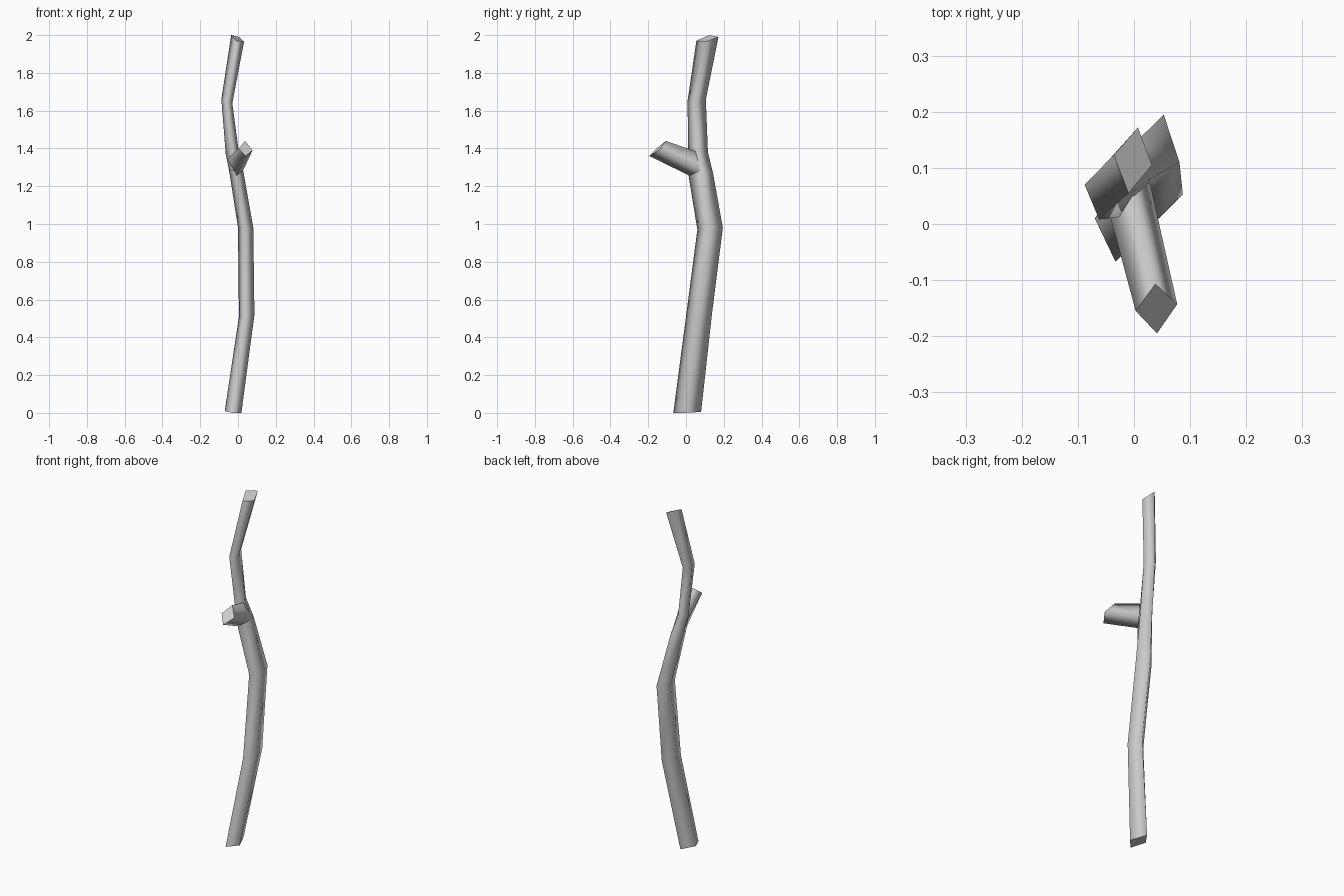
import bpy, bmesh


def loft(name, rings):
    """Skin four-cornered rings into a closed limb: smooth sides, flat cut ends."""
    bm = bmesh.new()
    loops = [[bm.verts.new(p) for p in ring] for ring in rings]
    for a, b in zip(loops, loops[1:]):
        for i in range(4):
            j = (i + 1) % 4
            bm.faces.new((a[i], a[j], b[j], b[i])).smooth = True
    bm.faces.new(loops[0][::-1])
    bm.faces.new(loops[-1])
    bmesh.ops.recalc_face_normals(bm, faces=bm.faces[:])
    mesh = bpy.data.meshes.new(name)
    bm.to_mesh(mesh)
    bm.free()
    obj = bpy.data.objects.new(name, mesh)
    bpy.context.collection.objects.link(obj)
    return obj


# Main stem: diamond sections, corners ordered left, front, right, back
loft("stem", [
    [(-.07, .01, .01), (-.033, -.067, 0), (.018, -.01, 0), (-.02, .08, .005)],
    [(.005, .08, .51), (.033, 0, .51), (.087, .053, .52), (.06, .137, .52)],
    [(0, .14, .98), (.03, .06, .97), (.081, .11, .98), (.053, .195, .98)],
    [(-.045, .09, 1.27), (-.012, .013, 1.26), (.028, .08, 1.28), (.0, .143, 1.27)],
    [(-.065, .07, 1.37), (-.03, .012, 1.39), (.003, .06, 1.39), (-.03, .116, 1.38)],
    [(-.088, .07, 1.66), (-.062, .008, 1.65), (-.03, .042, 1.64), (-.053, .105, 1.66)],
    [(-.036, .123, 2.0), (-.01, .055, 1.97), (.032, .105, 1.965), (.007, .172, 1.99)],
])

# Short broken side branch: corners ordered left, bottom, right, top
loft("side_branch", [
    [(-.055, .06, 1.345), (-.01, .02, 1.255), (.028, .075, 1.285), (0, .05, 1.385)],
    [(.003, -.155, 1.40), (.041, -.195, 1.36), (.077, -.143, 1.39), (.038, -.107, 1.44)],
])
